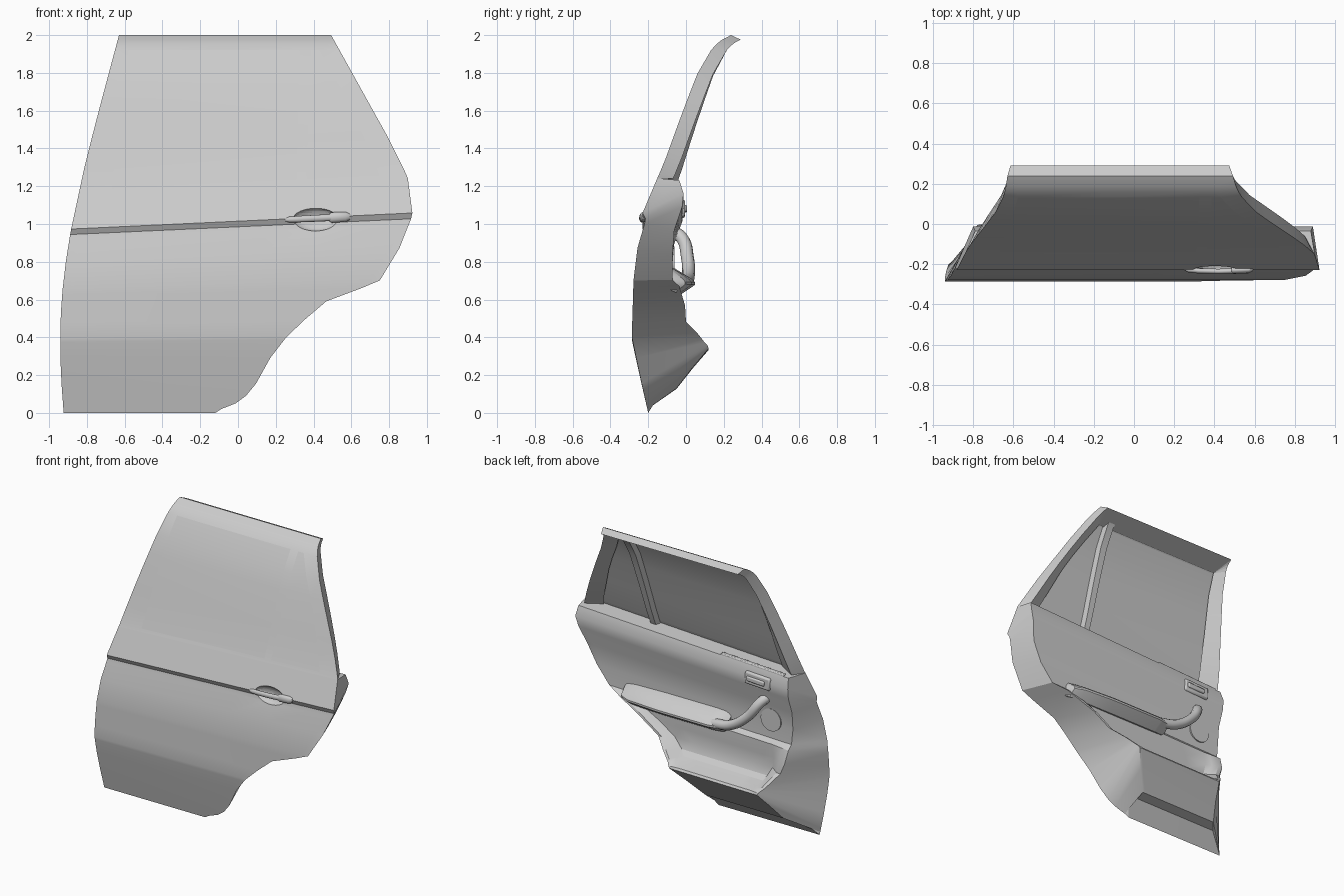
import bpy, bmesh, math
from mathutils import Vector

if "Cube" in bpy.data.objects:
    bpy.data.objects.remove(bpy.data.objects["Cube"])


def interp(tab, t):
    for (a, va), (b, vb) in zip(tab, tab[1:]):
        if t <= b:
            f = max(0, (t - a) / (b - a))
            return va + (vb - va) * f
    return tab[-1][1]


# door outline x(z), outer skin depth y(z) and tilt of the horizontal lines
LEFT = [(0, -.923), (.23, -.94), (.5, -.94), (.73, -.923), (.96, -.886),
        (1.315, -.81), (1.6, -.737), (2, -.63)]
RIGHT = [(0, -.12), (.02, -.09), (.048, -.016), (.09, .042), (.154, .095), (.29, .17),
         (.4, .255), (.49, .35), (.578, .44), (.647, .59), (.68, .737), (.843, .843),
         (1.045, .923), (1.155, .923), (1.25, .897), (1.43, .81), (2, .493)]
SKIN = [(0, -.2), (.2, -.245), (.385, -.284), (.405, -.287), (.68, -.278), (.84, -.257),
        (.96, -.22), (.985, -.215), (1.015, -.23), (1.2, -.152), (1.26, -.125), (1.5, -.045),
        (1.65, .008), (1.79, .06), (1.93, .138), (1.97, .18), (2, .238)]
TILT = [(0, 0), (.4, .012), (1, .047), (1.22, .047), (1.92, 0), (2, 0)]
WIN = [[(1.22, -.668), (1.55, -.632), (1.92, -.578)], [(1.22, .31), (1.92, .325)],
       [(1.22, .362), (1.92, .387)], [(1.22, .75), (1.6, .605), (1.92, .43)]]


def edge_x(tab, z0):
    x = 0
    for _ in range(8):
        x = interp(tab, z0 + interp(TILT, z0) * x)
    return x


def point(x, z0, y=None):
    return Vector((x, interp(SKIN, z0) if y is None else y, z0 + interp(TILT, z0) * x))


def finish(name, bm, angle=30, recalc=True):
    if recalc:
        bmesh.ops.recalc_face_normals(bm, faces=bm.faces)
    me = bpy.data.meshes.new(name)
    bm.to_mesh(me)
    bm.free()
    ob = bpy.data.objects.new(name, me)
    bpy.context.collection.objects.link(ob)
    smooth(ob, angle)
    return ob


def smooth(ob, angle=30):
    bpy.ops.object.select_all(action='DESELECT')
    ob.select_set(True)
    bpy.context.view_layer.objects.active = ob
    bpy.ops.object.shade_smooth_by_angle(angle=math.radians(angle))


def loft(name, rings, angle=35):
    bm = bmesh.new()
    R = [[bm.verts.new(p) for p in r] for r in rings]
    n = len(R[0])
    for a, b in zip(R, R[1:]):
        for j in range(n):
            bm.faces.new((a[j], a[(j + 1) % n], b[(j + 1) % n], b[j]))
    bm.faces.new(R[0])
    bm.faces.new(R[-1])
    return finish(name, bm, angle)


# lower door body: outer skin going up, inner trim panel coming back down
front = [0, .02, .05, .09, .155, .29, .385, .405, .49, .58, .645, .68, .84, .96, .985, 1.015, 1.2]
inner = [  # z, depth at ends, depth in the middle, left x, right x
    (.12, -.127, -.127, -.80, -.06), (.13, -.05, -.05, -.74, -.12), (.24, .035, .035, -.69, -.03),
    (.34, .12, .12, -.65, .05), (.355, .115, .11, -.655, .06), (.37, .1, .06, -.67, .075),
    (.39, .085, 0, -.69, .10), (.42, .06, -.03, -.71, .14), (.48, 0, -.05, -.75, .22),
    (.56, -.005, -.045, -.78, .35), (.655, -.035, -.045, -.79, .56), (.685, -.07, -.07, -.79, .66),
    (.8, -.072, -.072, -.8, .76), (.93, -.062, -.062, -.8, .83), (1.05, -.02, -.02, -.8, .87),
    (1.12, -.013, -.013, -.8, .89), (1.19, -.035, -.035, -.79, .88)]
cols = [0, .03, .065, .1, .25, .42, .58, .75, .9, .935, .97, 1]
rows = []
for z in front:
    a, b = edge_x(LEFT, z), edge_x(RIGHT, z)
    rows.append([point(a + (b - a) * t, z) for t in cols])
for z, ye, ym, a, b in reversed(inner):
    row = []
    for t in cols:
        m = min(1, max(0, (min(t, 1 - t) - .03) / .07))
        row.append(point(a + (b - a) * t, z, ye + (ym - ye) * m))
    rows.append(row)
bm = bmesh.new()
G = [[bm.verts.new(p) for p in r] for r in rows]
n = len(G)
for k in range(n):
    u, v = G[k], G[(k + 1) % n]
    for j in range(len(cols) - 1):
        bm.faces.new((u[j], u[j + 1], v[j + 1], v[j]))
for k in range(n // 2 - 1):
    for j in (0, -1):
        bm.faces.new((G[k][j], G[k + 1][j], G[n - 2 - k][j], G[n - 1 - k][j]))
body = finish("door_body", bm, 25)

# scooped recess behind the outer handle
bpy.ops.mesh.primitive_uv_sphere_add(segments=32, ring_count=16, location=(.41, -.225, 1.025))
cutter = bpy.context.object
cutter.name = "handle_recess_cutter"
cutter.scale = (.118, .045, .062)
cutter.hide_render = True
mod = body.modifiers.new("recess", 'BOOLEAN')
mod.operation, mod.object, mod.solver = 'DIFFERENCE', cutter, 'EXACT'
bpy.context.view_layer.objects.active = body
bpy.ops.object.modifier_apply(modifier="recess")
bpy.data.objects.remove(cutter)
smooth(body, 25)

# window frame with two recessed panes
zs = [1.2, 1.22, 1.32, 1.43, 1.55, 1.67, 1.79, 1.92, 1.95, 1.975, 2]
top = 7
P = []
for z in zs:
    w = [interp(t, z) for t in WIN]
    xs = [edge_x(LEFT, z), w[0], w[0] * .5 + w[1] * .5, w[1], w[2], w[3], edge_x(RIGHT, z)]
    P.append([point(x, z) for x in xs])
bm = bmesh.new()
G = [[bm.verts.new(p) for p in r] for r in P]
panes = []
for i in range(len(zs) - 1):
    for j in range(6):
        f = bm.faces.new((G[i][j], G[i][j + 1], G[i + 1][j + 1], G[i + 1][j]))
        if 1 <= i < top and j in (1, 2, 4):
            panes.append(f)
bmesh.ops.inset_region(bm, faces=panes, thickness=.006, depth=-.012, use_even_offset=True)
# inward flange around the frame: skin edge, rim, back to the glass
last = len(zs) - 1
path = [(i, 0) for i in range(last)] + [(last, j) for j in range(7)] + \
       [(i, 6) for i in range(last - 1, -1, -1)]
chain = []
for i, j in path:
    A = P[i][j]
    C = P[min(i, top)][min(max(j, 1), 5)] + Vector((0, .012, 0))
    B = A.lerp(C, .3) + Vector((0, .08, 0))
    chain.append([bm.verts.new(B), bm.verts.new(C), G[i][j]])
for a, b in zip(chain, chain[1:]):
    bm.faces.new((a[2], b[2], b[0], a[0]))
    bm.faces.new((a[0], b[0], b[1], a[1])) if (a[1].co - b[1].co).length > 1e-5 else \
        bm.faces.new((a[0], b[0], b[1]))
finish("window_frame", bm, 30)

# divider bar behind the glass
rings = []
for z in zs[:9]:
    a, b, y = interp(WIN[1], z) - .005, interp(WIN[2], z) + .005, interp(SKIN, z)
    rings.append([point(a, z, y + .005), point(b, z, y + .005),
                  point(b - .01, z, y + .045), point(a + .01, z, y + .045)])
loft("window_divider", rings)


def bar(name, stations):
    rings = []
    for x, y, ry, rz in stations:
        z = 1.03 + .047 * (x - .41)
        rings.append([(x, y + ry * math.cos(a), z + rz * math.sin(a))
                      for a in (math.tau * k / 12 for k in range(12))])
    loft(name, rings, 45)


# outer pull handle and lock cap
bar("outer_handle", [(.25, -.222, .008, .008), (.27, -.227, .014, .015), (.32, -.233, .013, .017),
                     (.42, -.236, .013, .018), (.5, -.233, .014, .018)])
bar("lock_cap", [(.485, -.228, .016, .022), (.495, -.229, .019, .028), (.57, -.227, .018, .026),
                 (.592, -.224, .01, .016)])

# armrest
sec = [(-.1, .775), (-.06, .765), (.03, .71), (.047, .692), (.047, .678), (.03, .665),
       (-.03, .625), (-.1, .64)]
loft("armrest", [[(x, -.1 + (y + .1) * s, .7 + (z - .7) * (.5 + .5 * s)) for y, z in sec]
                 for x, s in [(.54, .3), (.52, .65), (.45, .88), (.2, 1), (-.2, 1), (-.27, .9), (-.31, .5)]])

# curved grab handle
cu = bpy.data.curves.new("grab_handle", 'CURVE')
cu.dimensions = '3D'
cu.bevel_depth, cu.bevel_resolution, cu.use_fill_caps = .034, 3, True
sp = cu.splines.new('BEZIER')
pts = [(-.22, 0, .69), (-.36, .012, .72), (-.5, .008, .82), (-.58, -.025, .93), (-.61, -.08, .96)]
sp.bezier_points.add(len(pts) - 1)
for bp, p in zip(sp.bezier_points, pts):
    bp.co = p
    bp.handle_left_type = bp.handle_right_type = 'AUTO'
sp.resolution_u = 6
bpy.context.collection.objects.link(bpy.data.objects.new("grab_handle", cu))

# speaker disc
bpy.ops.mesh.primitive_cylinder_add(vertices=32, radius=.08, depth=.012, location=(-.63, -.068, .8),
                                    rotation=(math.pi / 2, 0, 0))
bpy.context.object.name = "speaker"
smooth(bpy.context.object)


def block(name, loc, size, bevel):
    bpy.ops.mesh.primitive_cube_add(size=1, location=loc, rotation=(0, -.047, 0))
    ob = bpy.context.object
    ob.name, ob.scale = name, size
    bpy.ops.object.transform_apply(location=False, rotation=False, scale=True)
    m = ob.modifiers.new("bevel", 'BEVEL')
    m.width, m.segments = bevel, 2
    smooth(ob)


# inner release lever, its surround and the sill trim strip
block("lever_surround", (-.56, -.02, 1.08), (.2, .03, .09), .012)
block("release_lever", (-.55, -.004, 1.08), (.14, .02, .035), .008)
block("sill_trim", (-.5, -.05, 1.168), (.5, .03, .02), .006)
